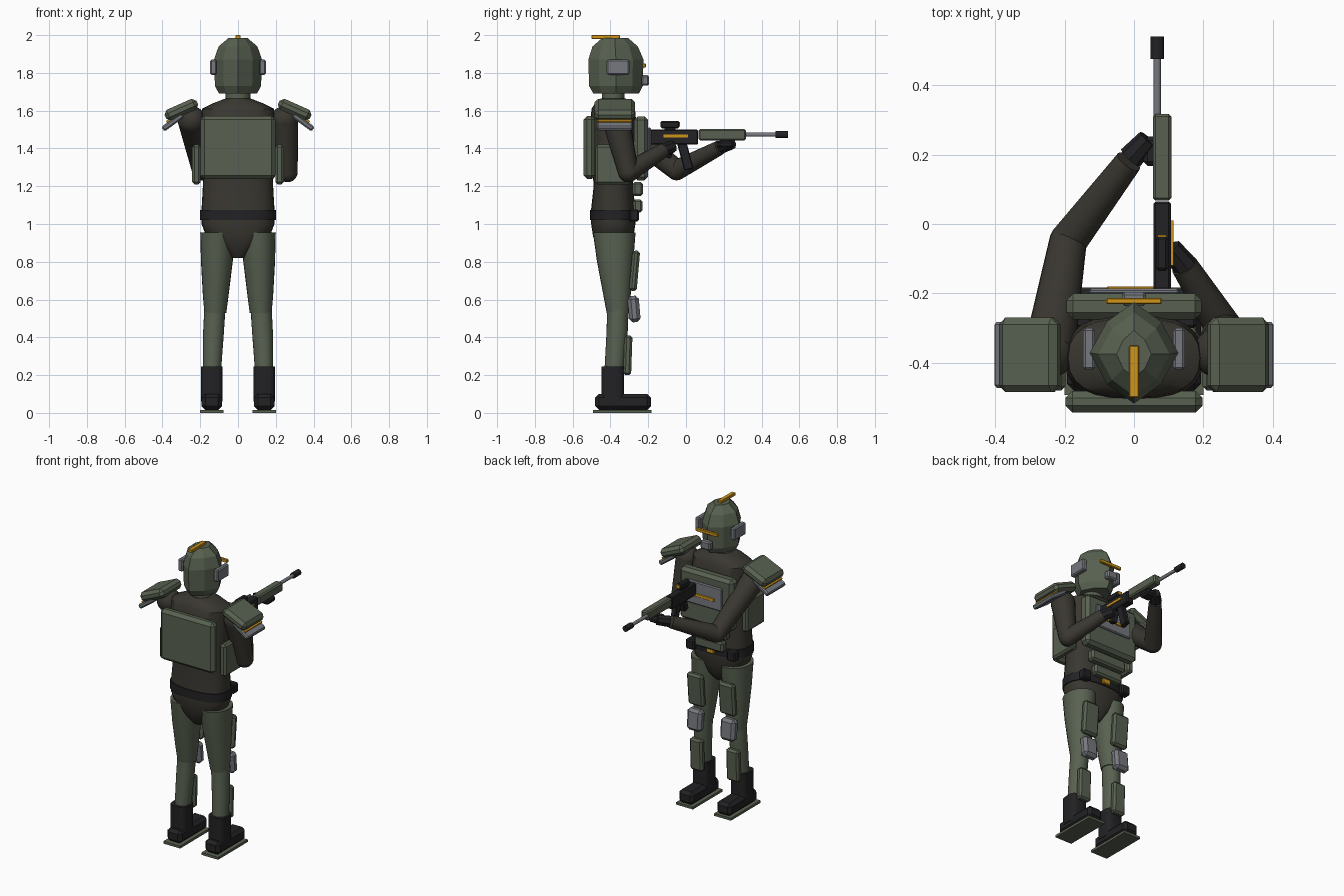
import bpy, bmesh, math
from mathutils import Vector, Matrix, Euler

if "Cube" in bpy.data.objects:
    bpy.data.objects.remove(bpy.data.objects["Cube"])


def material(name, rgb):
    m = bpy.data.materials.new(name)
    m.diffuse_color = (*rgb, 1)
    m.use_nodes = True
    m.node_tree.nodes["Principled BSDF"].inputs["Base Color"].default_value = m.diffuse_color
    return m


GREEN = material("olive armour", (0.098, 0.120, 0.082))
CLOTH = material("dark brown cloth", (0.042, 0.038, 0.030))
BLACK = material("black rubber", (0.016, 0.016, 0.018))
GREY = material("grey metal", (0.18, 0.19, 0.21))
AMBER = material("amber accent", (0.62, 0.30, 0.01))


def finish(name, bm, mat, smooth=None):
    bmesh.ops.recalc_face_normals(bm, faces=bm.faces)
    me = bpy.data.meshes.new(name)
    bm.to_mesh(me)
    bm.free()
    me.materials.append(mat)
    if smooth:
        me.shade_smooth()
        me.set_sharp_from_angle(angle=math.radians(smooth))
    ob = bpy.data.objects.new(name, me)
    bpy.context.collection.objects.link(ob)
    return ob


def box(name, c, size, mat, bevel=0.0, rot=(0, 0, 0)):
    """Chamfered box, rotation in degrees."""
    bm = bmesh.new()
    bmesh.ops.create_cube(bm, size=1)
    bmesh.ops.scale(bm, vec=size, verts=bm.verts)
    if bevel:
        bmesh.ops.bevel(bm, geom=bm.edges[:], offset=bevel, segments=1, affect='EDGES')
    r = Euler([math.radians(a) for a in rot]).to_matrix().to_4x4()
    bm.transform(Matrix.Translation(c) @ r)
    return finish(name, bm, mat)


def loft(name, rings, mat, n=24, power=1.0, smooth=35):
    """Stacked superellipse rings (cx, cy, z, rx, ry)."""
    bm = bmesh.new()
    loops = []
    for cx, cy, z, rx, ry in rings:
        loop = []
        for i in range(n):
            a = 2 * math.pi * i / n
            c, s = math.cos(a), math.sin(a)
            loop.append(bm.verts.new((cx + rx * math.copysign(abs(c) ** power, c),
                                      cy + ry * math.copysign(abs(s) ** power, s), z)))
        loops.append(loop)
    for a, b in zip(loops, loops[1:]):
        for i in range(n):
            j = (i + 1) % n
            bm.faces.new((a[i], a[j], b[j], b[i]))
    bm.faces.new(loops[0])
    bm.faces.new(loops[-1])
    return finish(name, bm, mat, smooth)


def limb(name, p, q, r1, r2, mat, ball=False, n=20):
    """Tapered cylinder from p to q, with an optional ball joint at p."""
    p, q = Vector(p), Vector(q)
    d = q - p
    bm = bmesh.new()
    m = Matrix.Translation((p + q) / 2) @ d.to_track_quat('Z', 'Y').to_matrix().to_4x4()
    bmesh.ops.create_cone(bm, cap_ends=True, segments=n, radius1=r1, radius2=r2,
                          depth=d.length, matrix=m)
    if ball:
        bmesh.ops.create_uvsphere(bm, u_segments=n, v_segments=12, radius=r1,
                                  matrix=Matrix.Translation(p))
    return finish(name, bm, mat, 40)


# torso, neck and belt
Y = -0.385
loft("torso", [(0, Y, 0.82, .035, .05), (0, Y, 0.87, .08, .09), (0, Y, 0.94, .17, .108),
               (0, Y, 1.0, .193, .117), (0, Y, 1.08, .193, .117), (0, Y, 1.2, .186, .104),
               (0, Y, 1.32, .188, .112), (0, Y, 1.5, .2, .125), (0, Y, 1.61, .19, .115),
               (0, Y, 1.64, .13, .095), (0, Y, 1.665, .065, .065)], CLOTH, power=0.8)
loft("neck_collar", [(0, Y, 1.63, .065, .06), (0, Y, 1.70, .065, .06)], GREEN, n=16)
loft("belt", [(0, Y, 1.02, .2, .123), (0, Y, 1.075, .2, .123)], BLACK, power=0.8)
box("belt_buckle", (0, -.26, 1.045), (.055, .02, .035), AMBER, .004)

# torso armour
box("back_plate", (0, -.512, 1.405), (.395, .062, .335), GREEN, .02)
box("chest_plate", (0, -.238, 1.40), (.39, .075, .34), GREEN, .02)
box("chest_panel", (0, -.195, 1.435), (.26, .018, .15), GREY, .006)
box("chest_stripe", (0, -.185, 1.425), (.155, .01, .02), AMBER, .002)
box("upper_belly_plate", (0, -.255, 1.185), (.26, .055, .075), GREEN, .012)
box("lower_belly_plate", (0, -.255, 1.095), (.21, .05, .07), GREEN, .012)

# helmet with its fittings
loft("helmet", [(0, -.37, 1.69, .1, .12), (0, -.371, 1.73, .122, .142),
                (0, -.371, 1.87, .127, .146), (0, -.375, 1.94, .103, .12),
                (0, -.375, 1.985, .05, .068)], GREEN, n=8, power=1.4, smooth=None)
box("helmet_crest", (0, -.425, 1.99), (.028, .15, .02), AMBER, .003)
box("visor", (0, -.222, 1.84), (.16, .018, .022), AMBER, .003)
box("respirator", (0, -.216, 1.76), (.07, .04, .055), GREY, .008)

# parts that repeat on both sides
for s, side in ((-1, "left"), (1, "right")):
    box(side + "_ear_pod", (s * .13, -.36, 1.83), (.034, .12, .08), GREY, .007)
    box(side + "_flank_plate", (s * .22, -.385, 1.315), (.045, .19, .21), GREEN, .012)
    box(side + "_belt_pouch", (s * .15, -.275, 1.045), (.06, .05, .065), BLACK, .008)
    box(side + "_shoulder_pad", (s * .3, -.377, 1.605), (.185, .215, .062), GREEN, .02,
        (0, s * 24, 0))
    box(side + "_shoulder_rim", (s * .345, -.377, 1.54), (.13, .19, .03), GREY, .008,
        (0, s * 36, 0))
    box(side + "_shoulder_stripe", (s * .366, -.377, 1.548), (.03, .18, .012), AMBER, .002,
        (0, s * 36, 0))
    # leg
    loft(side + "_thigh", [(s * .12, -.36, .53, .058, .06), (s * .118, -.365, .62, .068, .072),
                           (s * .112, -.375, .8, .084, .096), (s * .108, -.38, .955, .092, .113)],
         GREEN)
    loft(side + "_shin", [(s * .138, -.38, .22, .048, .052), (s * .13, -.365, .42, .055, .056),
                          (s * .122, -.36, .56, .056, .057)], GREEN)
    box(side + "_thigh_plate", (s * .115, -.272, .752), (.115, .04, .215), GREEN, .013, (-5, 0, 0))
    box(side + "_knee_pad", (s * .122, -.275, .55), (.105, .06, .14), GREY, .018, (5, 0, 0))
    box(side + "_shin_plate", (s * .133, -.308, .305), (.09, .042, .21), GREEN, .012, (-2, 0, 0))
    # boot
    loft(side + "_boot_cuff", [(s * .139, -.388, .06, .058, .06), (s * .139, -.388, .245, .058, .06)],
         BLACK, power=.55)
    box(side + "_boot_foot", (s * .139, -.333, .058), (.108, .295, .085), BLACK, .02)
    box(side + "_boot_sole", (s * .139, -.338, .008), (.122, .31, .016), GREEN, 0)

# left arm reaches to the handguard
L_SH, L_EL, L_WR = (-.245, -.37, 1.55), (-.19, -.05, 1.285), (-.015, .18, 1.405)
limb("left_upper_arm", L_SH, L_EL, .074, .054, CLOTH, True)
limb("left_forearm", L_EL, L_WR, .054, .039, CLOTH, True)
limb("left_hand", (-.01, .19, 1.41), (.04, .245, 1.425), .037, .03, BLACK, False, 8)
box("left_palm", (.065, .21, 1.42), (.075, .085, .04), BLACK, .012)

# right arm bends back to the grip
R_SH, R_EL, R_WR = (.245, -.37, 1.55), (.262, -.305, 1.275), (.145, -.12, 1.39)
limb("right_upper_arm", R_SH, R_EL, .074, .054, CLOTH, True)
limb("right_forearm", R_EL, R_WR, .054, .039, CLOTH, True)
limb("right_hand", (.155, -.13, 1.385), (.105, -.07, 1.41), .037, .032, BLACK, False, 8)

# rifle, pointing along +y
G = .081
box("rifle_receiver", (G, -.063, 1.46), (.05, .255, .08), BLACK, .006)
box("rifle_handguard", (G, .192, 1.472), (.053, .25, .06), GREEN, .008)
limb("rifle_barrel", (.067, .3, 1.473), (.067, .49, 1.473), .011, .011, GREY, False, 12)
limb("rifle_muzzle", (.067, .475, 1.473), (.067, .54, 1.473), .019, .019, BLACK, False, 12)
box("rifle_scope", (G, -.085, 1.526), (.036, .1, .04), BLACK, .008)
box("rifle_scope_mount", (G, -.085, 1.503), (.024, .06, .02), BLACK)
box("rifle_scope_mark", (G, -.034, 1.53), (.026, .006, .02), AMBER)
box("rifle_magazine", (G, -.005, 1.365), (.034, .05, .16), BLACK, .005, (15, 0, 0))
box("rifle_grip", (G, -.09, 1.395), (.036, .045, .09), BLACK, .006, (-15, 0, 0))
box("rifle_stripe", (G + .028, -.055, 1.466), (.009, .13, .016), AMBER)
